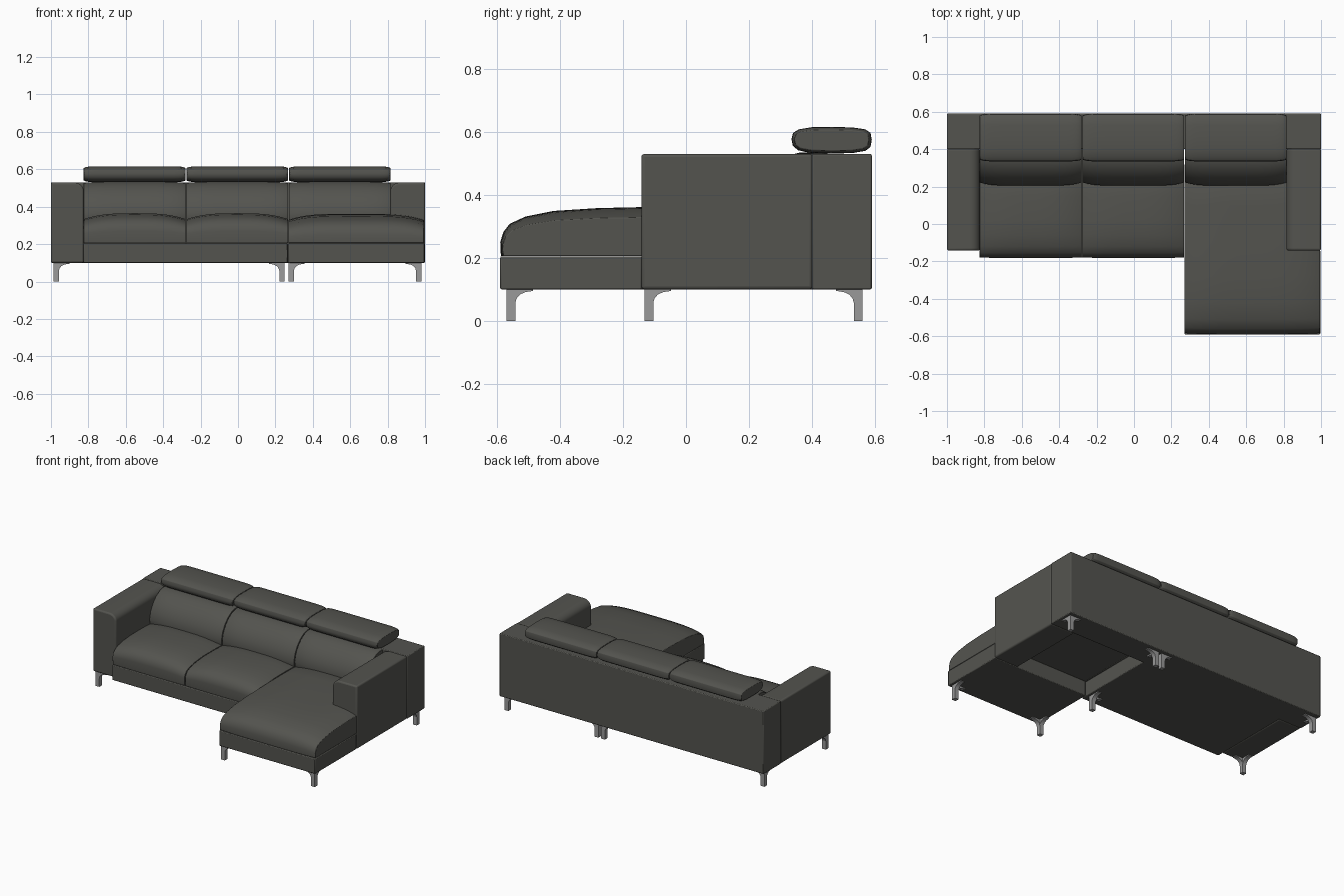
import bpy, bmesh, math

if "Cube" in bpy.data.objects:
    bpy.data.objects.remove(bpy.data.objects["Cube"])


def material(name, rgb):
    m = bpy.data.materials.new(name)
    m.diffuse_color = (*rgb, 1)
    m.use_nodes = True
    m.node_tree.nodes["Principled BSDF"].inputs["Base Color"].default_value = m.diffuse_color
    return m


LEATHER = material("dark grey leather", (0.088, 0.088, 0.078))
METAL = material("brushed metal", (0.32, 0.32, 0.32))


def finish(name, bm, mat, bevel=0.0, segments=3, angle=40):
    bmesh.ops.recalc_face_normals(bm, faces=bm.faces)
    me = bpy.data.meshes.new(name)
    bm.to_mesh(me)
    bm.free()
    me.materials.append(mat)
    ob = bpy.data.objects.new(name, me)
    bpy.context.collection.objects.link(ob)
    if bevel:
        mod = ob.modifiers.new("soft edges", "BEVEL")
        mod.width, mod.segments = bevel, segments
        mod.limit_method, mod.angle_limit = "ANGLE", math.radians(40)
    bpy.ops.object.select_all(action="DESELECT")
    ob.select_set(True)
    bpy.context.view_layer.objects.active = ob
    bpy.ops.object.shade_smooth_by_angle(angle=math.radians(angle))
    return ob


def loft(bm, rings):
    """Skin a list of closed rings and cap both ends."""
    rows = [[bm.verts.new(p) for p in ring] for ring in rings]
    n = len(rows[0])
    for a, b in zip(rows, rows[1:]):
        for i in range(n):
            j = (i + 1) % n
            bm.faces.new((a[i], a[j], b[j], b[i]))
    bm.faces.new(rows[0])
    bm.faces.new(rows[-1][::-1])


def box(name, x, y, z, bevel=0.005):
    bm = bmesh.new()
    loft(bm, [[(x[0], y[0], h), (x[1], y[0], h), (x[1], y[1], h), (x[0], y[1], h)] for h in z])
    return finish(name, bm, LEATHER, bevel, 2)


def cushion(name, x0, x1, profile, anchor, shrink, power, steps=28):
    """Side profile (y, z) swept along x, shrinking towards the anchor at both ends."""
    bm = bmesh.new()
    rings = []
    for i in range(steps + 1):
        c = -math.cos(math.pi * i / steps)
        k = abs(c) ** power
        sy, sz = 1 - k * (1 - shrink[0]), 1 - k * (1 - shrink[1])
        x = (x0 + x1) / 2 + c * (x1 - x0) / 2
        rings.append([(x, anchor[0] + (y - anchor[0]) * sy, anchor[1] + (z - anchor[1]) * sz)
                      for y, z in profile])
    loft(bm, rings)
    return finish(name, bm, LEATHER, 0.008, 2)


# Back panel and the plinths; the space behind the chaise plinth is open below
box("back_panel", (-1, 1), (0.40, 0.59), (0.10, 0.53))
box("sofa_base", (-0.826, 0.266), (-0.18, 0.42), (0.10, 0.205))
box("chaise_base", (0.27, 0.996), (-0.59, -0.14), (0.10, 0.205))

# Arms with a rounded inner top edge
for name, s, inner in (("left_arm", -1, 0.825), ("right_arm", 1, 0.815)):
    pts = [(1.0, 0.10), (1.0, 0.53)]
    for i in range(9):
        a = math.pi / 2 * i / 8
        pts.append((inner + 0.055 - 0.055 * math.sin(a), 0.485 + 0.045 * math.cos(a)))
    pts.append((inner, 0.10))
    bm = bmesh.new()
    loft(bm, [[(s * x, y, z) for x, z in pts] for y in (-0.142, 0.402)])
    finish(name, bm, LEATHER, 0.01)

# Seat, chaise, backrest and headrest cushion profiles (y, z)
SEAT = [(-0.178, 0.206), (-0.182, 0.27), (-0.175, 0.30), (-0.155, 0.325), (-0.12, 0.343),
        (-0.06, 0.357), (0.02, 0.365), (0.15, 0.365), (0.25, 0.36), (0.32, 0.33), (0.32, 0.206)]
CHAISE = [(-0.588, 0.206), (-0.59, 0.25), (-0.58, 0.282), (-0.56, 0.308), (-0.51, 0.331),
          (-0.42, 0.349), (-0.28, 0.358), (-0.1, 0.362), (0.1, 0.362), (0.25, 0.36),
          (0.32, 0.33), (0.32, 0.206)]
BACK = [(0.23, 0.28), (0.207, 0.33), (0.205, 0.37), (0.218, 0.42), (0.245, 0.465),
        (0.28, 0.50), (0.32, 0.524), (0.36, 0.534), (0.45, 0.534), (0.45, 0.28)]
HEAD = [(0.355, 0.542), (0.339, 0.557), (0.335, 0.577), (0.34, 0.597), (0.358, 0.608),
        (0.40, 0.615), (0.465, 0.616), (0.53, 0.614), (0.57, 0.608), (0.586, 0.597),
        (0.59, 0.575), (0.586, 0.552), (0.57, 0.54), (0.53, 0.533), (0.46, 0.531), (0.39, 0.534)]

for side, x0, x1 in (("left", -0.825, -0.28), ("middle", -0.275, 0.268), ("right", 0.273, 0.815)):
    if side != "right":
        cushion(side + "_seat", x0, x1, SEAT, (0.1, 0.206), (0.99, 0.80), 3)
    cushion(side + "_backrest", x0, x1, BACK, (0.45, 0.28), (0.93, 0.97), 5)
    cushion(side + "_headrest", x0, x1, HEAD, (0.4625, 0.573), (0.92, 0.78), 16)
cushion("chaise_seat", 0.27, 0.994, CHAISE, (0.1, 0.206), (0.99, 0.79), 4)


def leg(name, x, y, dx, dy):
    """Square post with curved brackets flaring along x and y."""
    h = 0.014
    bm = bmesh.new()
    loft(bm, [[(x - h, y - h, z), (x + h, y - h, z), (x + h, y + h, z), (x - h, y + h, z)]
              for z in (0, 0.101)])
    flare = [(0, 0.101), (0.07, 0.101), (0.07, 0.095), (0.045, 0.091), (0.028, 0.083),
             (0.018, 0.071), (0.0135, 0.055), (0, 0.055)]
    loft(bm, [[(x + dx * u, y + w, z) for u, z in flare] for w in (-h, h)])
    loft(bm, [[(x + w, y + dy * u, z) for u, z in flare] for w in (-h, h)])
    finish(name, bm, METAL, angle=35)


# Legs: four under the sofa section, four under the chaise section
for section, xs, front in (("sofa", ((-0.972, 1), (0.235, -1)), -0.118),
                           ("chaise", ((0.285, 1), (0.966, -1)), -0.556)):
    for x, dx in xs:
        side = "left" if dx > 0 else "right"
        leg(f"{section}_{side}_front_leg", x, front, dx, 1)
        leg(f"{section}_{side}_back_leg", x, 0.547, dx, -1)
